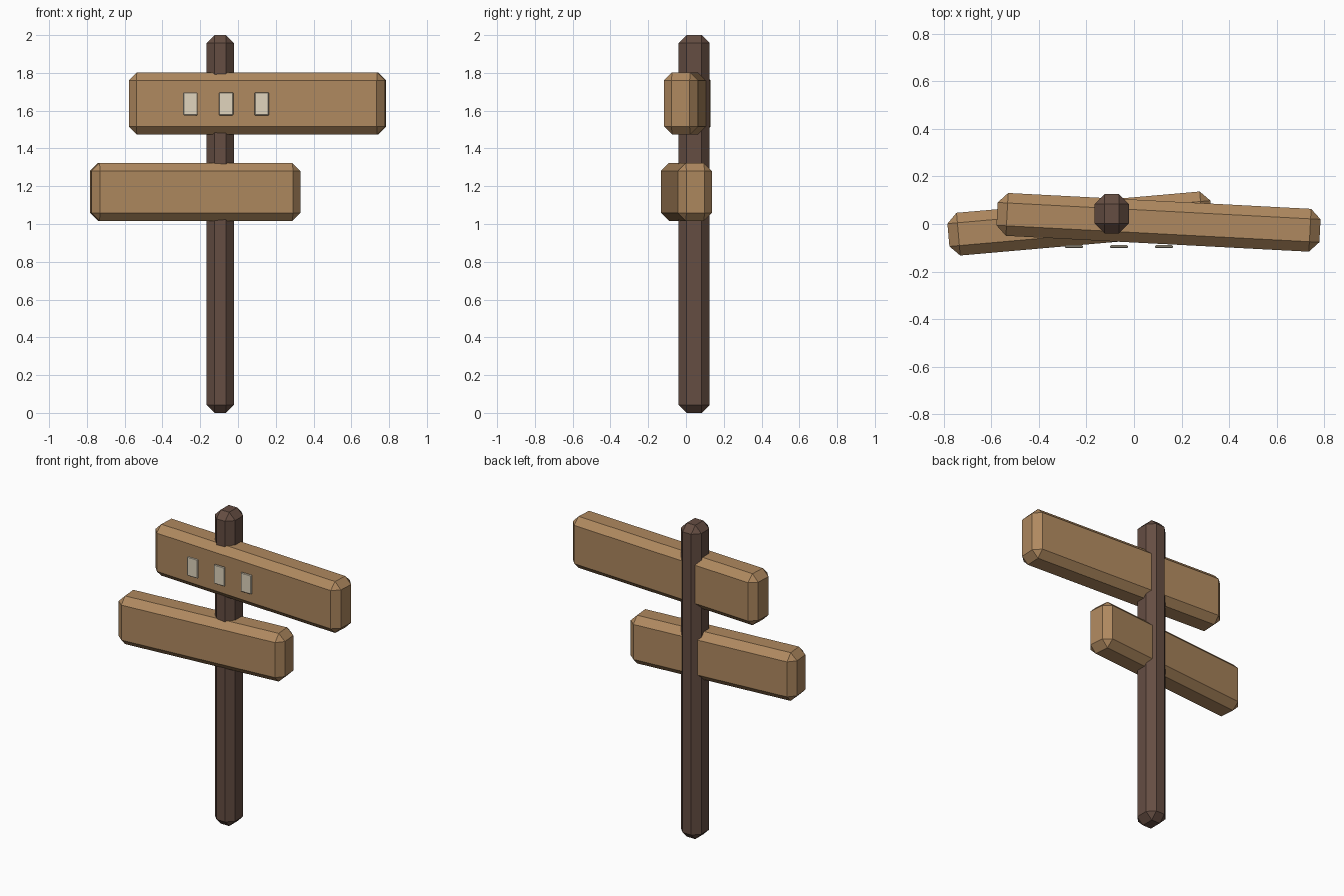
import bpy
import bmesh
from math import radians
from mathutils import Matrix

if "Cube" in bpy.data.objects:
    bpy.data.objects.remove(bpy.data.objects["Cube"])


def material(name, rgb):
    m = bpy.data.materials.new(name)
    m.diffuse_color = (*rgb, 1)
    m.use_nodes = True
    m.node_tree.nodes["Principled BSDF"].inputs["Base Color"].default_value = m.diffuse_color
    return m


dark_wood = material("dark_wood", (0.13, 0.075, 0.055))
light_wood = material("light_wood", (0.43, 0.25, 0.115))
cream = material("cream", (0.75, 0.66, 0.51))


def chamfered_box(name, size, centre, bevel, mat, turn=0):
    """Flat-shaded box with a single-segment chamfer on every edge."""
    bm = bmesh.new()
    bmesh.ops.create_cube(bm, size=1, matrix=Matrix.Diagonal((*size, 1)))
    bmesh.ops.bevel(bm, geom=bm.edges[:], offset=bevel, segments=1,
                    profile=0.5, affect='EDGES')
    mesh = bpy.data.meshes.new(name)
    bm.to_mesh(mesh)
    bm.free()
    mesh.materials.append(mat)
    ob = bpy.data.objects.new(name, mesh)
    ob.location = centre
    ob.rotation_euler.z = radians(turn)
    bpy.context.collection.objects.link(ob)
    return ob


# Upright post
chamfered_box("post", (0.144, 0.164, 2.0), (-0.094, 0.043, 1.0), 0.042, dark_wood)

# Two boards, each turned slightly about the post
chamfered_box("upper_board", (1.358, 0.18, 0.328), (0.103, 0.007, 1.638), 0.042, light_wood, -3)
chamfered_box("lower_board", (1.109, 0.18, 0.307), (-0.227, 0.002, 1.17), 0.042, light_wood, 5)

# Row of small blank plates in front of the upper board
for i in range(3):
    chamfered_box(f"plate_{i + 1}", (0.076, 0.012, 0.122),
                  (-0.252 + 0.189 * i, -0.095, 1.636), 0.004, cream)
